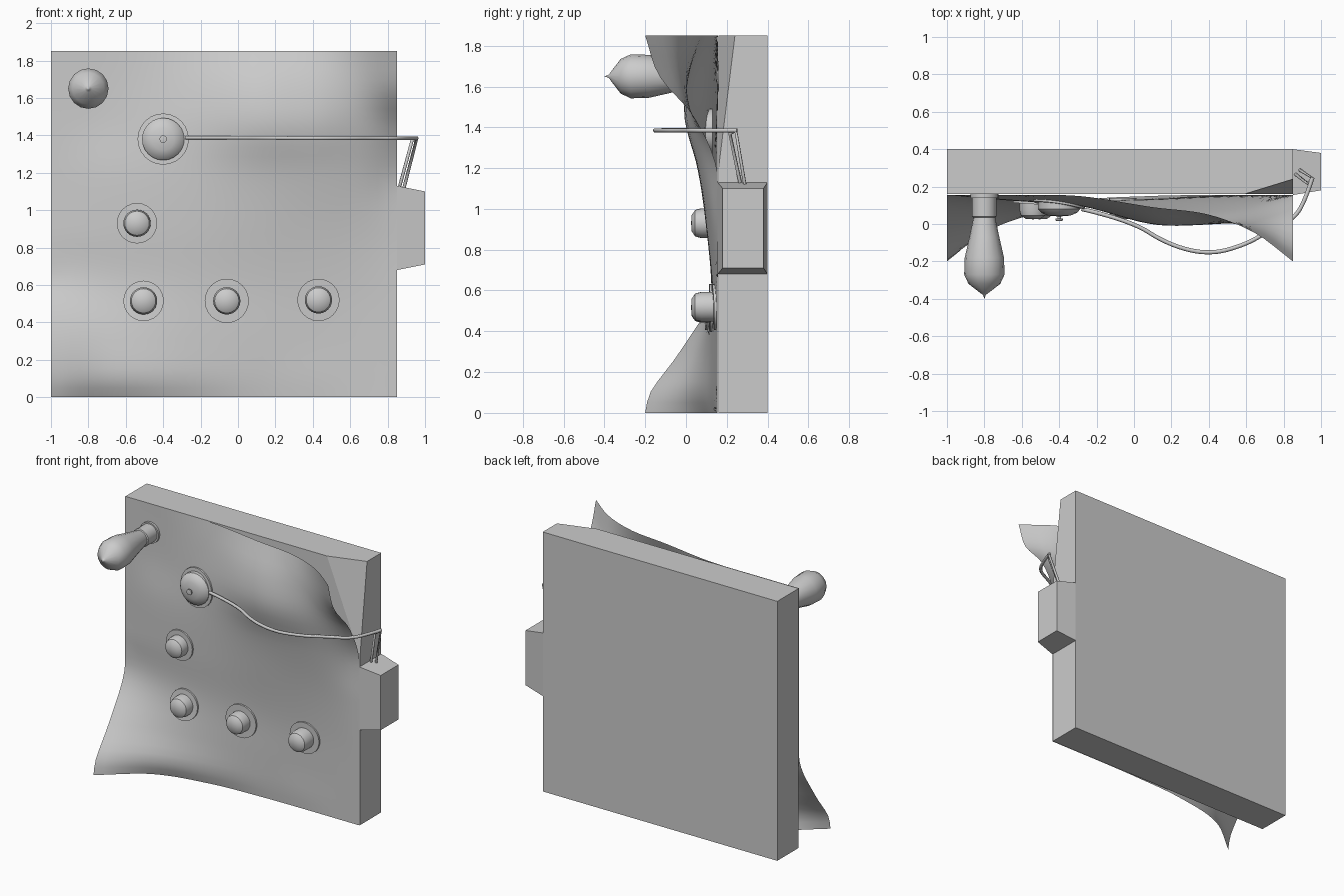
import bpy, bmesh, math

if "Cube" in bpy.data.objects:
    bpy.data.objects.remove(bpy.data.objects["Cube"])

grey = bpy.data.materials.new("plain grey")
grey.use_nodes = True
tone = (0.6, 0.6, 0.6, 1)
grey.diffuse_color = tone
grey.node_tree.nodes["Principled BSDF"].inputs["Base Color"].default_value = tone


def finish(name, bm, angle=None):
    bmesh.ops.recalc_face_normals(bm, faces=bm.faces[:])
    mesh = bpy.data.meshes.new(name)
    bm.to_mesh(mesh)
    bm.free()
    mesh.materials.append(grey)
    obj = bpy.data.objects.new(name, mesh)
    bpy.context.collection.objects.link(obj)
    if angle:
        bpy.ops.object.select_all(action='DESELECT')
        bpy.context.view_layer.objects.active = obj
        obj.select_set(True)
        bpy.ops.object.shade_smooth_by_angle(angle=math.radians(angle))


def lathe(name, x, z, profile, sides=24, angle=40):
    """Turn (radius, y) pairs around an axis running front to back."""
    bm = bmesh.new()
    rings = []
    for r, y in profile:
        if r == 0:
            rings.append([bm.verts.new((x, y, z))] * sides)
        else:
            turn = [2 * math.pi * i / sides for i in range(sides)]
            rings.append([bm.verts.new((x + r * math.cos(a), y, z + r * math.sin(a))) for a in turn])
    for a, b in zip(rings, rings[1:]):
        for i in range(sides):
            j = (i + 1) % sides
            bm.faces.new(list(dict.fromkeys((a[i], a[j], b[j], b[i]))))
    finish(name, bm, angle)


def rod(name, points, radius, kind='NURBS'):
    curve = bpy.data.curves.new(name, 'CURVE')
    curve.dimensions = '3D'
    curve.bevel_depth = radius
    curve.bevel_resolution = 1
    curve.use_fill_caps = True
    line = curve.splines.new(kind)
    line.points.add(len(points) - 1)
    for p, co in zip(line.points, points):
        p.co = (*co, 1)
    if kind == 'NURBS':
        line.use_endpoint_u = True
        line.order_u = 3
    curve.materials.append(grey)
    bpy.context.collection.objects.link(bpy.data.objects.new(name, curve))


def smooth_curve(keys, values, t):
    """Smooth curve through the given values at rising keys."""
    last = len(keys) - 1
    i = max(k for k in range(last) if k == 0 or keys[k] <= t)

    def slope(k):
        lo, hi = max(k - 1, 0), min(k + 1, last)
        return (values[hi] - values[lo]) / (keys[hi] - keys[lo])

    span = keys[i + 1] - keys[i]
    u = (t - keys[i]) / span
    ease = u * u * (3 - 2 * u)
    return (values[i] * (1 - ease) + values[i + 1] * ease
            + span * u * (1 - u) * (slope(i) * (1 - u) - slope(i + 1) * u))


# Backing slab, with its upper left front corner pressed back
bm = bmesh.new()
back = [bm.verts.new((x, 0.4, z)) for x, z in ((-1, 0), (0.85, 0), (0.85, 1.85), (-1, 1.85))]
front = [bm.verts.new(p) for p in ((-1, 0.16, 0), (0.85, 0.16, 0), (0.85, 0.16, 1.2),
                                   (0.85, 0.24, 1.85), (0.59, 0.16, 1.85), (-1, 0.16, 1.85))]
a, b, c, d, e, f = front
for face in (back, (a, b, c, e, f), (c, d, e), (a, b, back[1], back[0]),
             (b, c, d, back[2], back[1]), (d, e, f, back[3], back[2]), (f, a, back[0], back[3])):
    bm.faces.new(face)
finish("backing_slab", bm)

# Peeling front sheet: depth at each column (x) and row (z)
columns = (-1, -0.7, -0.3, 0.1, 0.4, 0.65, 0.85)
rows = {
    0.0: (-.2, .03, .125, .15, .155, .155, .155),
    0.1: (-.175, .0, .1, .14, .15, .155, .155),
    0.3: (-.03, .06, .11, .135, .15, .155, .155),
    0.6: (.145, .135, .125, .13, .14, .15, .155),
    0.9: (.155, .13, .11, .10, .11, .13, .155),
    1.2: (.155, .13, .10, .06, .06, .09, .15),
    1.45: (.155, .15, .10, .0, .0, .03, .04),
    1.65: (.155, .155, .12, .02, .01, -.02, -.13),
    1.85: (.155, .155, .15, .09, .05, -.05, -.2),
}


def sheet_depth(x, z):
    along = [smooth_curve(columns, row, x) for row in rows.values()]
    return min(smooth_curve(list(rows), along, z), .156)


bm = bmesh.new()
steps = 36
grid = []
for i in range(steps + 1):
    z = 1.85 * i / steps
    line = [1.85 * j / steps - 1 for j in range(steps + 1)]
    grid.append([bm.verts.new((x, sheet_depth(x, z), z)) for x in line])
for low, up in zip(grid, grid[1:]):
    for j in range(steps):
        bm.faces.new((up[j], low[j], low[j + 1], up[j + 1]))
finish("peeling_sheet", bm, 180)


def plate(name, x, z, radius, sides=24):
    """Thin round plate that follows the slope of the sheet."""
    bm = bmesh.new()
    rim = []
    for i in range(sides):
        a = 2 * math.pi * i / sides
        px, pz = x + radius * math.cos(a), z + radius * math.sin(a)
        y = sheet_depth(px, pz)
        rim.append((bm.verts.new((px, y - .012, pz)), bm.verts.new((px, y, pz))))
    centre = bm.verts.new((x, sheet_depth(x, z) - .014, z))
    for p, q in zip(rim, rim[1:] + rim[:1]):
        bm.faces.new((p[0], q[0], q[1], p[1]))
        bm.faces.new((q[0], p[0], centre))
    finish(name, bm, 40)


# Tapered block on the left side
bm = bmesh.new()
loops = [[bm.verts.new((x, y, z)) for y, z in ((y0, z0), (y1, z0), (y1, z1), (y0, z1))]
         for x, y0, y1, z0, z1 in ((0.85, 0.155, 0.4, 0.68, 1.13), (1, 0.18, 0.38, 0.71, 1.1))]
for i in range(4):
    j = (i + 1) % 4
    bm.faces.new((loops[0][i], loops[0][j], loops[1][j], loops[1][i]))
for loop in loops:
    bm.faces.new(loop)
finish("side_block", bm)

# Club-shaped handle with a collar
lathe("handle", -0.8, 1.65, [(.065, .16), (.065, .04), (.058, .035), (.08, -.07), (.105, -.18),
                             (.108, -.27), (.085, -.32), (.02, -.37), (.008, -.378), (0, -.4)], 16)
lathe("handle_collar", -0.8, 1.65, [(.075, .16), (.075, .14), (.06, .14)])

# Large dome with its nub
plate("large_dome_plate", -0.4, 1.38, .137)
lathe("large_dome", -0.4, 1.38, [(.113, .13), (.113, .08), (.095, .06), (.06, .045), (0, .04)])
lathe("dome_nub", -0.4, 1.38, [(.01, .045), (.01, .03), (.02, .028), (.02, .018), (0, .015)], 12)

# Small knobs on round plates
for i, (x, z, radius) in enumerate(((-0.54, 0.93, .108), (-0.505, 0.515, .108),
                                    (-0.06, 0.515, .118), (0.43, 0.52, .113))):
    plate(f"knob_plate_{i + 1}", x, z, radius)
    lathe(f"knob_{i + 1}", x, z, [(.073, .14), (.073, .075), (.065, .045), (.04, .028), (0, .025)])

# Slack cord from the dome to the side block, ending in a two-pronged leg
rod("cord", [(-.28, .08, 1.388), (-.02, .02, 1.388), (.18, -.11, 1.386), (.4, -.165, 1.385),
             (.6, -.11, 1.385), (.73, -.03, 1.385), (.86, .03, 1.385), (.92, .14, 1.385),
             (.955, .25, 1.385)], .011)
rod("cord_leg", [(.865, .265, 1.13), (.93, .215, 1.37), (.955, .245, 1.38), (.885, .29, 1.11)], .009, 'POLY')
